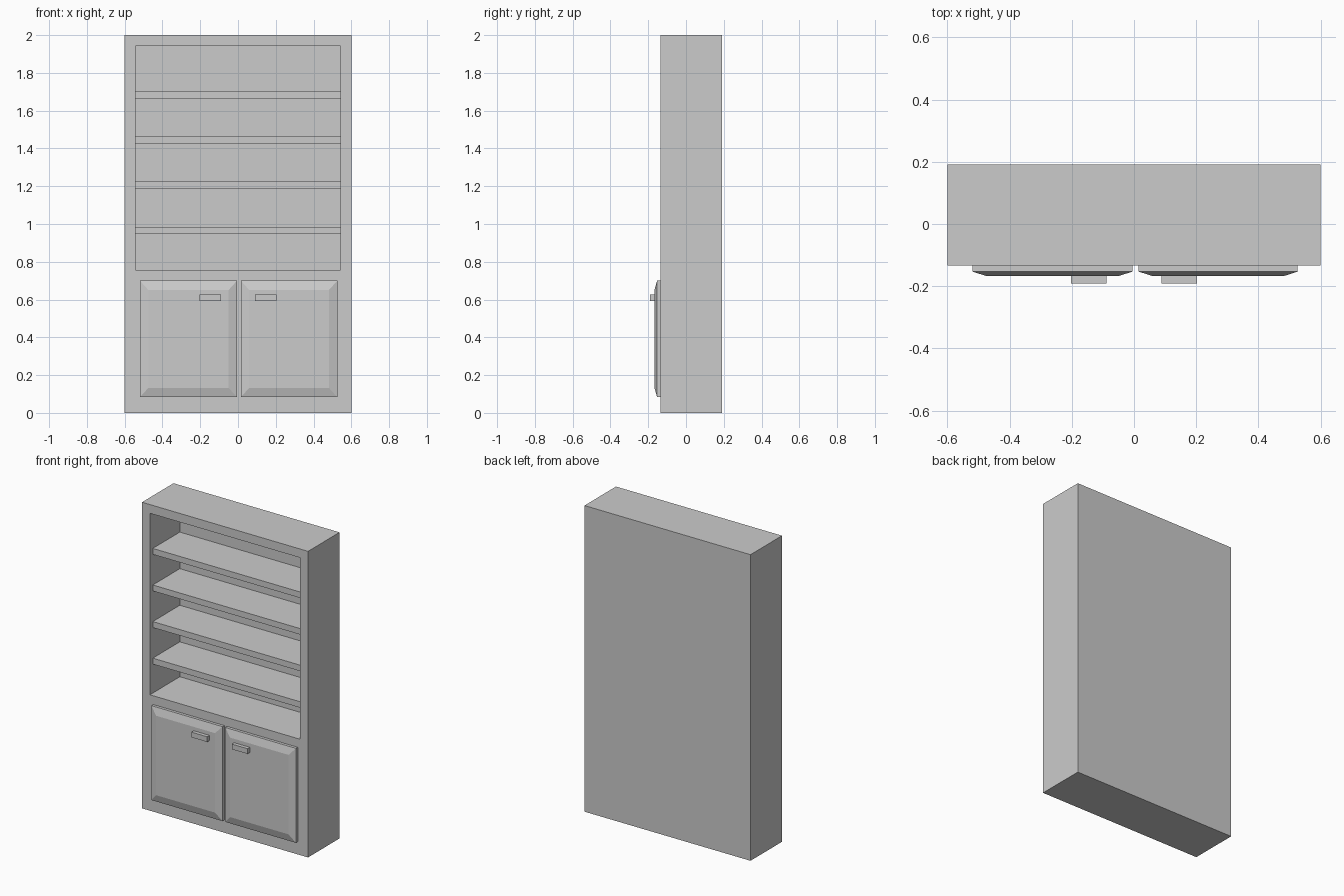
import bpy, bmesh
from mathutils import Vector

if "Cube" in bpy.data.objects:
    bpy.data.objects.remove(bpy.data.objects["Cube"])

FRONT, BACK = -0.134, 0.191      # carcass depth range
OPEN_X, OPEN_Z0, OPEN_Z1 = 0.543, 0.757, 1.943
RECESS_Y = 0.175                 # inner face of the back panel


def box_bmesh(x0, x1, y0, y1, z0, z1):
    bm = bmesh.new()
    bmesh.ops.create_cube(bm, size=1)
    for v in bm.verts:
        v.co = Vector((x0 if v.co.x < 0 else x1,
                       y0 if v.co.y < 0 else y1,
                       z0 if v.co.z < 0 else z1))
    bm.normal_update()
    return bm


def front_face(bm):
    return min(bm.faces, key=lambda f: f.calc_center_median().y)


def reshape(face, x0, x1, z0, z1, y):
    """Move a rectangular face's corners to a new rectangle."""
    c = face.calc_center_median()
    for v in face.verts:
        v.co = Vector((x0 if v.co.x < c.x else x1, y, z0 if v.co.z < c.z else z1))


def extrude(bm, face):
    return bmesh.ops.extrude_discrete_faces(bm, faces=[face])["faces"][0]


def finish(name, bm):
    bmesh.ops.recalc_face_normals(bm, faces=bm.faces)
    mesh = bpy.data.meshes.new(name)
    bm.to_mesh(mesh)
    bm.free()
    obj = bpy.data.objects.new(name, mesh)
    bpy.context.collection.objects.link(obj)
    return obj


# Carcass: solid block with an open shelf recess in the upper front
bm = box_bmesh(-0.6, 0.6, FRONT, BACK, 0, 2)
face = extrude(bm, front_face(bm))
reshape(face, -OPEN_X, OPEN_X, OPEN_Z0, OPEN_Z1, FRONT)
face = extrude(bm, face)
reshape(face, -OPEN_X, OPEN_X, OPEN_Z0, OPEN_Z1, RECESS_Y)
finish("carcass", bm)

# Four evenly spaced shelves, set slightly behind the frame
for i in range(4):
    z = 0.946 + i * 0.239
    finish(f"shelf_{i + 1}", box_bmesh(-OPEN_X, OPEN_X, FRONT + 0.03, RECESS_Y, z, z + 0.039))

# Doors with chamfered raised fronts, and their handles
for side, x0, x1, hx in (("left", -0.519, -0.005, -0.146), ("right", 0.015, 0.526, 0.146)):
    bm = box_bmesh(x0, x1, -0.153, FRONT, 0.083, 0.70)
    face = extrude(bm, front_face(bm))
    reshape(face, x0 + 0.044, x1 - 0.044, 0.132, 0.651, -0.167)
    finish(f"door_{side}", bm)
    finish(f"handle_{side}", box_bmesh(hx - 0.057, hx + 0.057, -0.191, -0.167, 0.592, 0.626))
